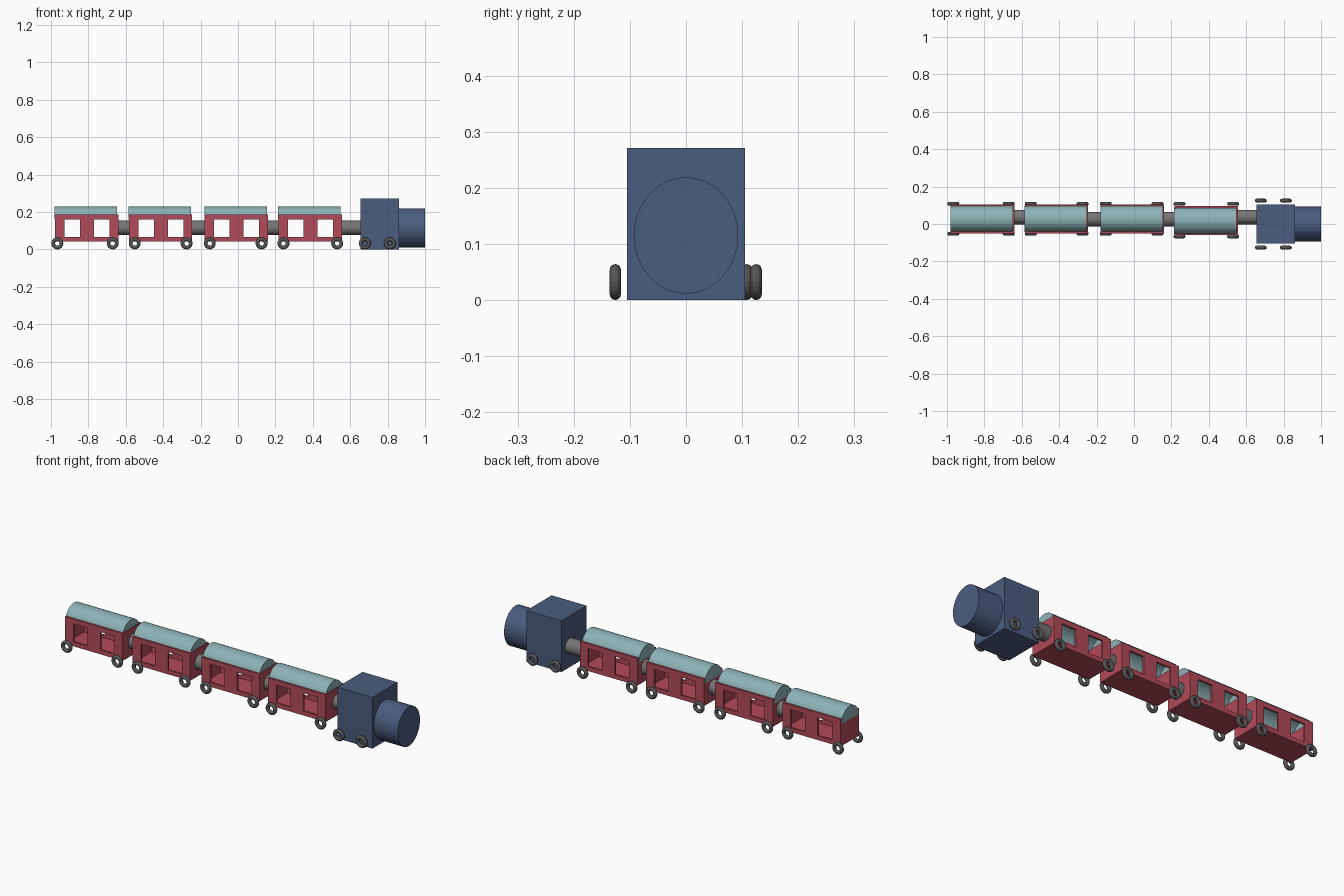
import bpy, bmesh, math
from mathutils import Matrix

if "Cube" in bpy.data.objects:
    bpy.data.objects.remove(bpy.data.objects["Cube"])


def material(name, color):
    m = bpy.data.materials.new(name)
    m.diffuse_color = color
    m.use_nodes = True
    m.node_tree.nodes["Principled BSDF"].inputs["Base Color"].default_value = m.diffuse_color
    return m


RED = material("red", (0.45, 0.07, 0.10, 1))
TEAL = material("teal", (0.27, 0.45, 0.47, 1))
BLUE = material("blue", (0.07, 0.11, 0.21, 1))
DARK = material("dark_grey", (0.09, 0.09, 0.09, 1))
GREY = material("grey", (0.18, 0.18, 0.18, 1))


def finish(name, bm, mat):
    me = bpy.data.meshes.new(name)
    bm.to_mesh(me)
    bm.free()
    ob = bpy.data.objects.new(name, me)
    bpy.context.collection.objects.link(ob)
    if mat:
        me.materials.append(mat)
    return ob


def box(name, x, y, z, mat=None):
    """Box from (min, max) pairs."""
    bm = bmesh.new()
    bmesh.ops.create_cube(bm, size=1)
    for v in bm.verts:
        for i, (a, b) in enumerate((x, y, z)):
            v.co[i] = b if v.co[i] > 0 else a
    return finish(name, bm, mat)


def rod(name, x0, x1, y, z, ry, rz, mat, half=False):
    """Cylinder along x; half keeps only the open upper shell."""
    bm = bmesh.new()
    bmesh.ops.create_cone(bm, cap_ends=True, segments=32, radius1=1, radius2=1, depth=1,
                          matrix=Matrix.Rotation(math.pi / 2, 4, 'Y'))
    if half:
        bmesh.ops.bisect_plane(bm, geom=bm.verts[:] + bm.edges[:] + bm.faces[:], dist=1e-5,
                               plane_co=(0, 0, 0), plane_no=(0, 0, -1), clear_outer=True)
    for v in bm.verts:
        v.co = (x1 if v.co.x > 0 else x0, y + v.co.y * ry, z + v.co.z * rz)
    return finish(name, bm, mat)


def wheel(name, x, y):
    bpy.ops.mesh.primitive_torus_add(location=(x, y, 0.032), rotation=(math.pi / 2, 0, 0),
                                     major_radius=0.022, minor_radius=0.01,
                                     major_segments=24, minor_segments=12)
    ob = bpy.context.object
    ob.name = name
    ob.data.materials.append(DARK)


def carve(ob, cutters):
    for c in cutters:
        c.hide_render = True
        m = ob.modifiers.new("cut", 'BOOLEAN')
        m.operation, m.solver, m.object = 'DIFFERENCE', 'EXACT', c
    bpy.context.view_layer.objects.active = ob
    for m in list(ob.modifiers):
        bpy.ops.object.modifier_apply(modifier=m.name)
    for c in cutters:
        bpy.data.objects.remove(c)


# Carriages: left end, centre y, wheel x positions
L, W = 0.338, 0.0775
cars = [(-0.978, 0.028, (-0.966, -0.67)),
        (-0.583, 0.028, (-0.552, -0.275)),
        (-0.178, 0.028, (-0.151, 0.126)),
        (0.217, 0.018, (0.243, 0.53))]
for n, (x, y, wheels) in enumerate(cars, 1):
    body = box(f"carriage_body_{n}", (x, x + L), (y - W, y + W), (0.042, 0.186), RED)
    cutters = [box("cavity_cutter", (x + 0.01, x + L - 0.01), (y - W + 0.01, y + W - 0.01), (0.052, 0.25))]
    for a in (0.05, 0.208):
        cutters.append(box("window_cutter", (x + a, x + a + 0.083), (y - 0.2, y + 0.2), (0.065, 0.16)))
    carve(body, cutters)
    # Arched roof
    rod(f"carriage_roof_{n}", x - 0.002, x + L - 0.006, y, 0.16, 0.071, 0.07, TEAL, half=True)
    for i, wx in enumerate(wheels, 1):
        wheel(f"carriage_{n}_left_wheel_{i}", wx, 0.108)
        wheel(f"carriage_{n}_right_wheel_{i}", wx, -0.067 if n == 4 else -0.052)

# Couplings between carriages and engine
ends = [c[0] for c in cars[1:]] + [0.655]
for n, (car, end, y) in enumerate(zip(cars, ends, (0.037, 0.026, 0.026, 0.037)), 1):
    rod(f"coupling_{n}", car[0] + L, end, y, 0.115, 0.039, 0.039, GREY)

# Engine
box("engine_cab", (0.655, 0.86), (-0.105, 0.105), (0, 0.271), BLUE)
rod("engine_boiler", 0.86, 1.0, 0, 0.115, 0.093, 0.104, BLUE)
for i, wx in enumerate((0.678, 0.812), 1):
    wheel(f"engine_left_wheel_{i}", wx, 0.125)
    wheel(f"engine_right_wheel_{i}", wx, -0.126)
